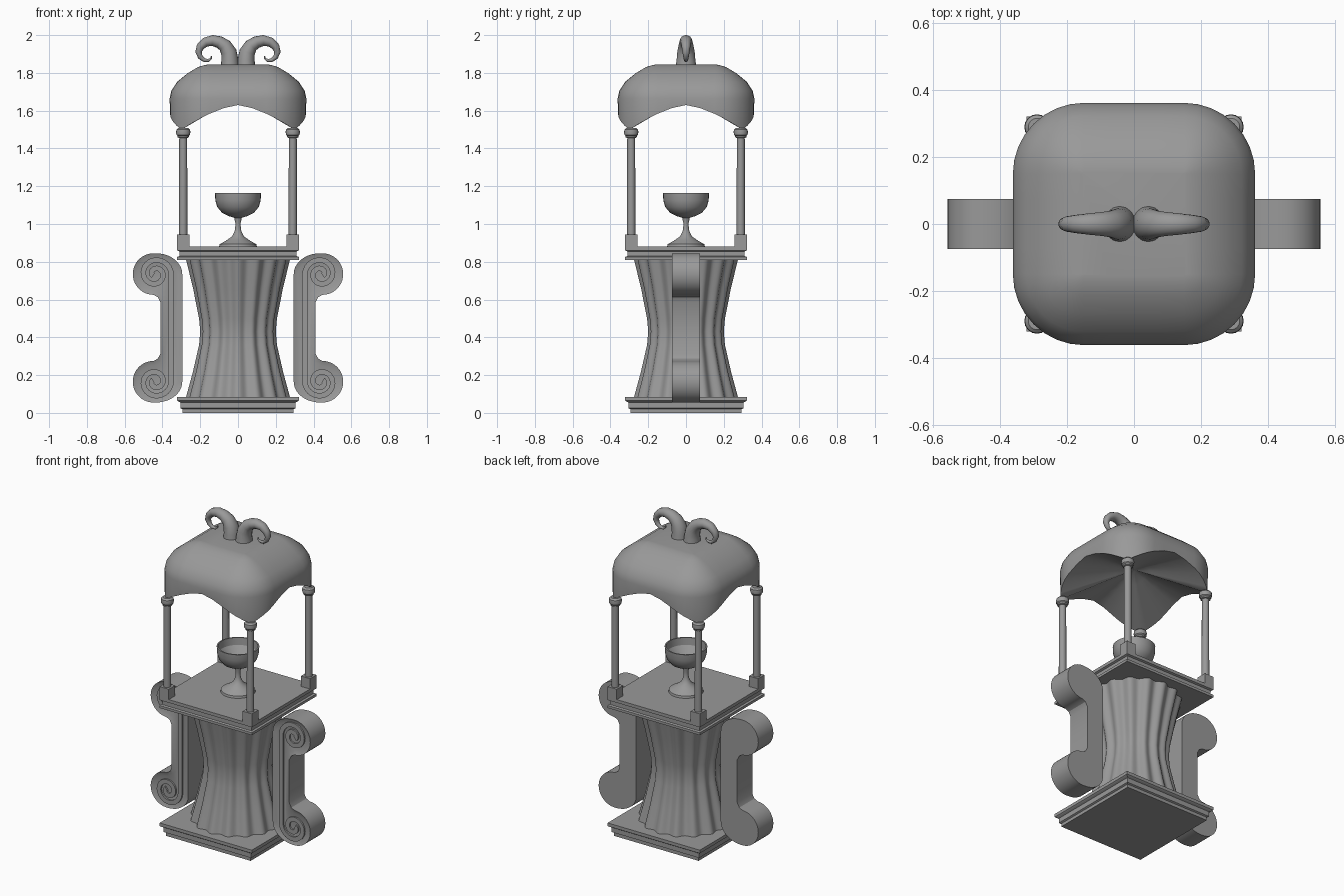
import bpy, bmesh
from math import sin, cos, pi, radians

cube = bpy.data.objects.get("Cube")
if cube:
    bpy.data.objects.remove(cube, do_unlink=True)

STONE = (0.32, 0.32, 0.32, 1)
stone = bpy.data.materials.new("grey stone")
stone.use_nodes = True
stone.diffuse_color = STONE
stone.node_tree.nodes["Principled BSDF"].inputs["Base Color"].default_value = STONE


def finish(name, bm, angle=30):
    bmesh.ops.recalc_face_normals(bm, faces=bm.faces[:])
    mesh = bpy.data.meshes.new(name)
    bm.to_mesh(mesh)
    bm.free()
    mesh.materials.append(stone)
    ob = bpy.data.objects.new(name, mesh)
    bpy.context.collection.objects.link(ob)
    bpy.ops.object.select_all(action='DESELECT')
    ob.select_set(True)
    bpy.context.view_layer.objects.active = ob
    if angle:
        bpy.ops.object.shade_smooth_by_angle(angle=radians(angle))


def loft(bm, rings):
    """Skin a list of equal-length point rings and cap both ends."""
    loops = [[bm.verts.new(p) for p in ring] for ring in rings]
    n = len(loops[0])
    for a, b in zip(loops, loops[1:]):
        for i in range(n):
            j = (i + 1) % n
            bm.faces.new((a[i], a[j], b[j], b[i]))
    bm.faces.new(loops[0])
    bm.faces.new(loops[-1])


def circle(r, z, n, x=0, y=0):
    return [(x + r * cos(2 * pi * i / n), y + r * sin(2 * pi * i / n), z) for i in range(n)]


def lathe(name, profile, n=24, x=0, y=0):
    bm = bmesh.new()
    loft(bm, [circle(r, z, n, x, y) for r, z in profile])
    finish(name, bm)


def square(h, z, x=0, y=0):
    return [(x + sx * h, y + sy * h, z) for sx, sy in ((-1, -1), (1, -1), (1, 1), (-1, 1))]


def stepped(name, profile, x=0, y=0):
    bm = bmesh.new()
    loft(bm, [square(h, z, x, y) for h, z in profile])
    finish(name, bm, 0)


# Moulded square slabs under and over the pedestal
stepped("plinth", [(.295, 0), (.295, .02), (.305, .025), (.305, .055),
                   (.315, .06), (.322, .065), (.322, .085)])
stepped("table_slab", [(.322, .81), (.322, .826), (.31, .83), (.31, .855),
                       (.322, .86), (.322, .88)])

# Pedestal with soft folds and a narrow, straight waist
FOLDS, STEPS = 16, 160
bm = bmesh.new()
loft(bm, [[(x * k, y * k, z) for i, (x, y, z) in enumerate(circle(r, z, STEPS))
           for k in [.96 + .04 * cos(FOLDS * 2 * pi * i / STEPS)]]
          for r, z in ((.276, .08), (.238, .22), (.206, .36), (.2, .43),
                       (.206, .5), (.238, .66), (.276, .815))])
finish("folded_pedestal", bm, 25)

# Goblet
lathe("goblet", [(.1, .88), (.097, .893), (.06, .914), (.03, .936), (.017, .965), (.013, 1),
                 (.02, 1.033), (.05, 1.042), (.085, 1.06), (.11, 1.09), (.12, 1.125),
                 (.122, 1.165), (.114, 1.165), (.11, 1.12), (.08, 1.08), (.03, 1.063),
                 (.002, 1.062)], 32)

# Four posts with square feet and squat capitals
for sx, side in ((1, "left"), (-1, "right")):
    for sy, end in ((-1, "front"), (1, "back")):
        tag = f"{end}_{side}"
        x, y = sx * .29, sy * .29
        stepped("post_foot_" + tag, [(.032, .88), (.032, .945)], x, y)
        lathe("post_" + tag, [(.022, .94), (.021, 1.465)], 16, x, y)
        lathe("capital_" + tag, [(.022, 1.455), (.029, 1.458), (.03, 1.466), (.036, 1.472),
                                 (.038, 1.486), (.036, 1.499), (.026, 1.508)], 16, x, y)

# Domed canopy: a square core grown by a corner radius, with an arched lower edge
CORE = .15


def rounded(r, z):
    ring = []
    for q in range(4):
        c, s = round(cos(q * pi / 2)), round(sin(q * pi / 2))
        # half the straight side, then the corner arc
        side = [(CORE + r, CORE * k) for k in (-.5, 0, .5)]
        side += [(CORE + r * cos(a), CORE + r * sin(a))
                 for a in (pi / 2 * i / 8 for i in range(9))]
        ring += [(c * x - s * y, s * x + c * y, z) for x, y in side]
    return ring


rim = [(x, y, 1.63 - .13 * (min(abs(x), abs(y)) / .298) ** 1.5) for x, y, z in rounded(.21, 0)]
# shallow underside rising from the rim to the middle
under = [[(x * k, y * k, z * k + 1.675 * (1 - k)) for x, y, z in rim]
         for k in (.02, .25, .5, .75, .97)]
dome = [rounded(r, z) for r, z in ((.212, 1.665), (.203, 1.705), (.172, 1.753), (.118, 1.797),
                                   (.062, 1.831), (.025, 1.842), (.004, 1.845))]
bm = bmesh.new()
loft(bm, under + [rim] + dome)
finish("canopy", bm, 50)

# Curled finial horns: (x, z, radius) along each centre line
HORN = [(.043, 1.83, .05), (.043, 1.87, .045), (.049, 1.91, .042), (.07, 1.945, .036),
        (.1, 1.963, .032), (.135, 1.971, .029), (.172, 1.963, .025), (.2, 1.938, .021),
        (.209, 1.91, .017), (.199, 1.883, .013), (.178, 1.867, .01), (.157, 1.866, .008),
        (.142, 1.876, .005), (.141, 1.89, .002)]
for s, side in ((1, "left"), (-1, "right")):
    bm = bmesh.new()
    rings = []
    for i, (x, z, r) in enumerate(HORN):
        a, b = HORN[max(i - 1, 0)], HORN[min(i + 1, len(HORN) - 1)]
        dx, dz = b[0] - a[0], b[1] - a[1]
        d = (dx * dx + dz * dz) ** .5
        rings.append([(s * (x - dz / d * cx), cy * 1.1, z + dx / d * cx)
                      for cx, cy, _ in circle(r, 0, 16)])
    loft(bm, rings)
    finish("horn_" + side, bm, 60)


# Scroll brackets
def arc(cx, cz, rx, rz, a0, a1, n):
    return [(cx + rx * cos(radians(a0 + (a1 - a0) * i / n)),
             cz + rz * sin(radians(a0 + (a1 - a0) * i / n))) for i in range(n + 1)]


def mirrored(half):
    """Complete a path drawn for the upper half about the bracket's middle height."""
    return [(x, .9 - z) for x, z in reversed(half)] + half


def spiral(r0, r1, turns):
    n = int(28 * turns)
    pts = []
    for i in range(n + 1):
        r, a = r0 + (r1 - r0) * i / n, pi - 2 * pi * turns * i / n
        pts.append((.438 + r * cos(a), .735 + r * sin(a)))
    return pts


def ribbon(bm, path, w, y, depth, s):
    """Flat raised band following a path in the xz plane."""
    rings = []
    for i, (x, z) in enumerate(path):
        a, b = path[max(i - 1, 0)], path[min(i + 1, len(path) - 1)]
        dx, dz = b[0] - a[0], b[1] - a[1]
        d = (dx * dx + dz * dz) ** .5
        ox, oz = -dz / d * w / 2, dx / d * w / 2
        rings.append([(s * (x + k * ox), yy, z + k * oz)
                      for k, yy in ((-1, y + depth), (-1, y), (1, y), (1, y + depth))])
    loft(bm, rings)


# upper half runs up the inner edge, round the scroll and back to the shaft
half = (arc(.435, .735, .14, .11, 180, 90, 10)
        + arc(.447, .735, .11, .11, 88, -90, 22) + [(.425, .613), (.41, .585)])
outline = half + [(x, .9 - z) for x, z in reversed(half)]

for s, side in ((1, "left"), (-1, "right")):
    bm = bmesh.new()
    loft(bm, [[(s * x, y, z) for x, z in outline] for y in (-.075, .075)])
    bmesh.ops.recalc_face_normals(bm, faces=bm.faces[:])
    front = [f for f in bm.faces if f.normal.y < -.9]
    bmesh.ops.inset_region(bm, faces=front, thickness=.024, depth=0)
    bmesh.ops.translate(bm, verts=front[0].verts[:], vec=(0, .01, 0))
    finish("scroll_bracket_" + side, bm)

    bm = bmesh.new()
    ribbon(bm, mirrored([(.353, .62)] + spiral(.085, .014, 1.6)), .028, -.075, .02, s)
    finish("scroll_ridge_" + side, bm)
